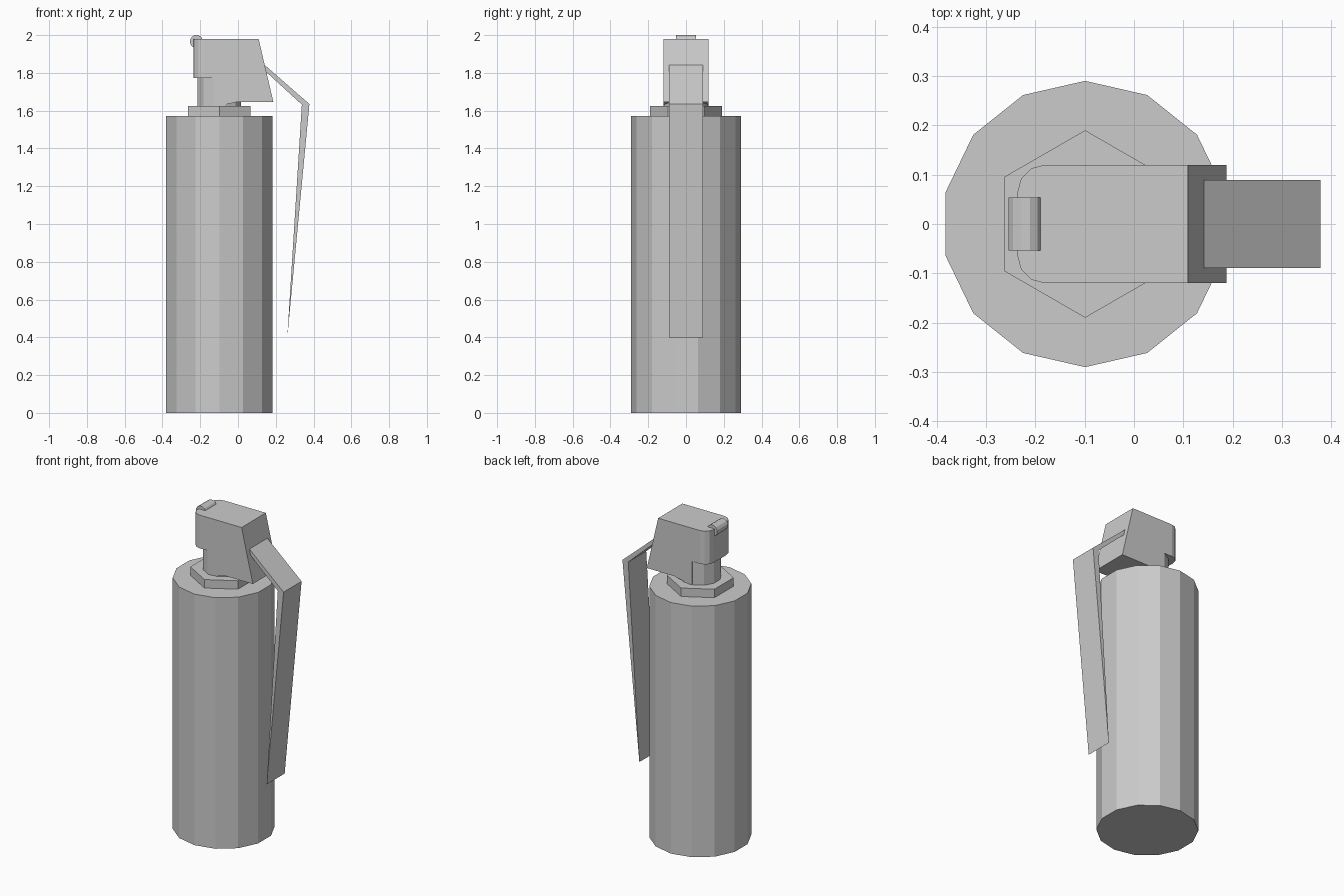
import bpy, bmesh, math

if "Cube" in bpy.data.objects:
    bpy.data.objects.remove(bpy.data.objects["Cube"])

CX = -0.099  # vertical axis of the canister


def finish(bm, name):
    bmesh.ops.recalc_face_normals(bm, faces=bm.faces)
    mesh = bpy.data.meshes.new(name)
    bm.to_mesh(mesh)
    bm.free()
    obj = bpy.data.objects.new(name, mesh)
    bpy.context.collection.objects.link(obj)
    return obj


def prism(name, sides, radius, z0, z1, start):
    """Upright flat-sided cylinder with its first corner at angle start."""
    bm = bmesh.new()
    angles = [math.radians(start + 360 * i / sides) for i in range(sides)]
    base = bm.faces.new([bm.verts.new((CX + radius * math.cos(a), radius * math.sin(a), z0))
                         for a in angles])
    top = bmesh.ops.extrude_face_region(bm, geom=[base])["geom"]
    bmesh.ops.translate(bm, vec=(0, 0, z1 - z0),
                        verts=[g for g in top if isinstance(g, bmesh.types.BMVert)])
    if base not in bm.faces[:] or len(bm.faces) < sides + 2:
        bm.faces.new([v for v in bm.verts[:sides]])
    return finish(bm, name)


def slab(name, profile, half, round_x=None, round_by=0):
    """Extrude an xz profile across y; optionally round the upright edges at round_x."""
    bm = bmesh.new()
    n = len(profile)
    a = [bm.verts.new((x, -half, z)) for x, z in profile]
    b = [bm.verts.new((x, half, z)) for x, z in profile]
    bm.faces.new(a)
    bm.faces.new(b[::-1])
    for i in range(n):
        j = (i + 1) % n
        bm.faces.new((a[i], b[i], b[j], a[j]))
    bmesh.ops.recalc_face_normals(bm, faces=bm.faces)
    if round_x is not None:
        edges = [e for e in bm.edges
                 if all(abs(v.co.x - round_x) < 1e-4 for v in e.verts)
                 and abs(e.verts[0].co.z - e.verts[1].co.z) > 0.01]
        bmesh.ops.bevel(bm, geom=edges, offset=round_by, segments=3,
                        profile=0.5, affect='EDGES')
    return finish(bm, name)


# canister, hexagonal collar and neck
prism("body", 14, 0.29, 0, 1.572, 90)
prism("hex_collar", 6, 0.19, 1.572, 1.625, 90)
prism("neck", 12, 0.12, 1.62, 1.80, 15)

# fuse housing with rounded rear corners
slab("fuse_head", [(-0.236, 1.772), (-0.236, 1.98), (0.109, 1.98), (0.187, 1.647),
                   (0.0, 1.647), (-0.1, 1.625), (-0.125, 1.625), (-0.125, 1.772)],
     0.12, -0.236, 0.055)

# hinge pin across the top rear
pin = [(-0.22 + 0.035 * math.cos(math.tau * (i + 0.5) / 12),
        1.966 + 0.035 * math.sin(math.tau * (i + 0.5) / 12)) for i in range(12)]
slab("hinge_pin", pin, 0.054)

# bent safety lever, tapering to a thin tip
slab("lever", [(0.141, 1.842), (0.378, 1.635), (0.261, 0.40), (0.338, 1.632),
               (0.149, 1.805)], 0.089)
